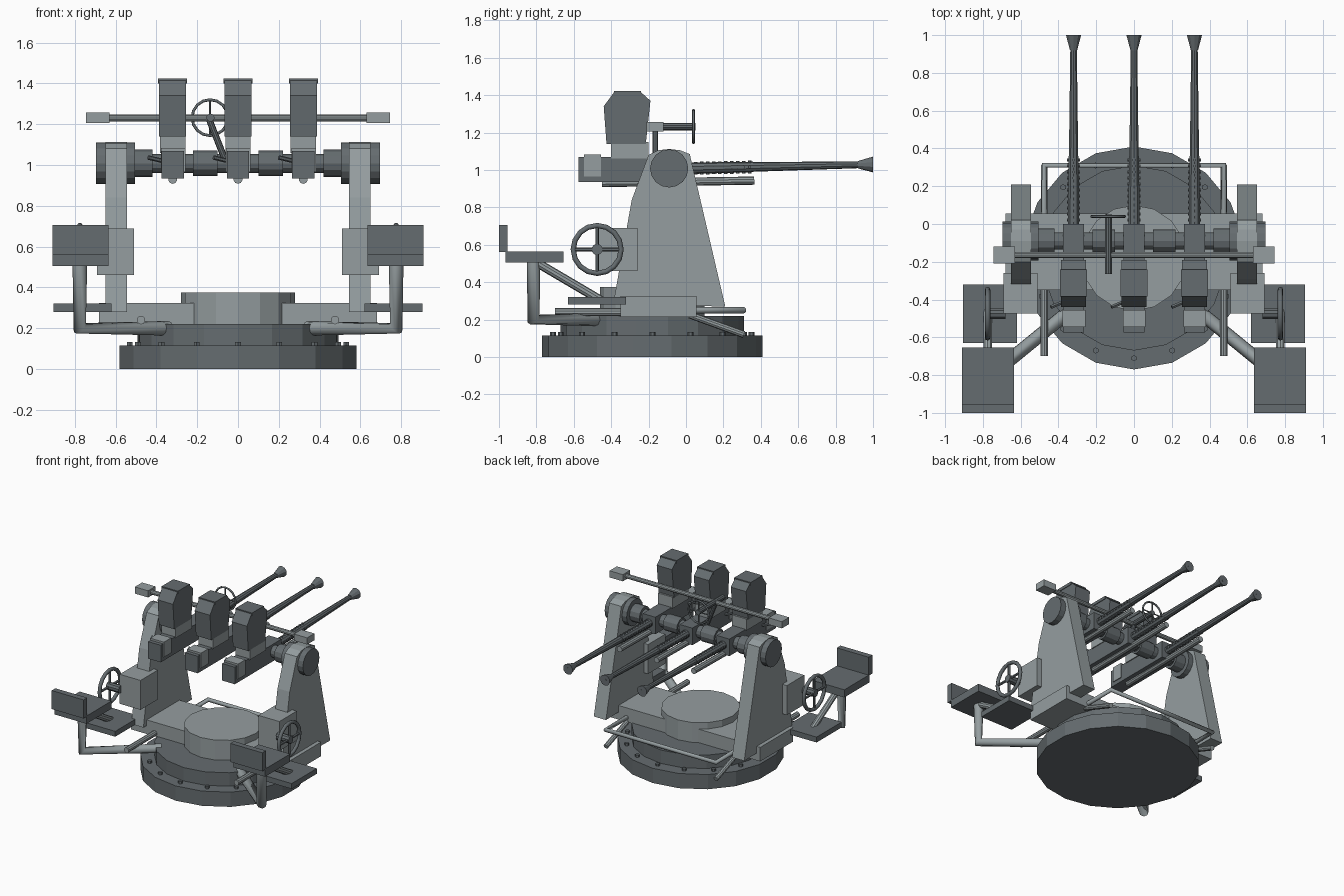
import bpy, bmesh, math
from mathutils import Vector

if "Cube" in bpy.data.objects:
    bpy.data.objects.remove(bpy.data.objects["Cube"])


def material(name, c):
    m = bpy.data.materials.new(name)
    m.diffuse_color = (*c, 1)
    m.use_nodes = True
    m.node_tree.nodes["Principled BSDF"].inputs["Base Color"].default_value = m.diffuse_color
    return m


DARK = material("dark_steel", (0.13, 0.15, 0.16))
LIGHT = material("light_steel", (0.30, 0.34, 0.35))


def finish(name, bm, mat):
    bmesh.ops.recalc_face_normals(bm, faces=bm.faces)
    me = bpy.data.meshes.new(name)
    bm.to_mesh(me)
    bm.free()
    me.materials.append(mat)
    ob = bpy.data.objects.new(name, me)
    bpy.context.collection.objects.link(ob)
    return ob


def box(name, x, y, z, mat=LIGHT):
    bm = bmesh.new()
    bmesh.ops.create_cube(bm, size=1)
    for v in bm.verts:
        v.co = [(a + b) / 2 + c * (b - a) for (a, b), c in zip((x, y, z), v.co)]
    return finish(name, bm, mat)


def rod(name, a, b, r, r2=None, n=10, mat=DARK):
    a, b = Vector(a), Vector(b)
    bm = bmesh.new()
    bmesh.ops.create_cone(bm, cap_ends=True, segments=n, radius1=r,
                          radius2=r if r2 is None else r2, depth=(b - a).length)
    q = (b - a).to_track_quat('Z', 'Y')
    for v in bm.verts:
        v.co = (a + b) / 2 + q @ v.co
    return finish(name, bm, mat)


def plate(name, profile, x0, x1, mat=LIGHT):
    # y/z outline extruded along x
    bm = bmesh.new()
    f = bm.faces.new([bm.verts.new((x0, y, z)) for y, z in profile])
    ext = bmesh.ops.extrude_face_region(bm, geom=[f])
    for v in ext["geom"]:
        if isinstance(v, bmesh.types.BMVert):
            v.co.x = x1
    return finish(name, bm, mat)


def pipe(name, pts, r, mat=LIGHT, cyclic=False):
    cu = bpy.data.curves.new(name, 'CURVE')
    cu.dimensions = '3D'
    cu.bevel_depth = r
    cu.bevel_resolution = 2
    cu.use_fill_caps = True
    sp = cu.splines.new('POLY')
    sp.points.add(len(pts) - 1)
    for p, c in zip(sp.points, pts):
        p.co = (*c, 1)
    sp.use_cyclic_u = cyclic
    cu.materials.append(mat)
    ob = bpy.data.objects.new(name, cu)
    bpy.context.collection.objects.link(ob)
    return ob


def wheel(name, c, r, axis, t):
    # rim and four spokes in the plane perpendicular to axis
    c = Vector(c)
    u = Vector((0, 1, 0)) if axis == 'X' else Vector((1, 0, 0))
    w = Vector((0, 0, 1))
    pipe(name + "_rim", [c + (u * math.cos(k * math.pi / 8) + w * math.sin(k * math.pi / 8)) * (r - t)
                         for k in range(16)], t, DARK, True)
    for d in (u, w):
        rod(name + "_spoke", c - d * (r - t), c + d * (r - t), t * 0.7, n=6)


# Base rings, bolts and turntable
CY = -0.18
rod("base_ring", (0, CY, 0), (0, CY, 0.115), 0.59, n=18)
rod("upper_ring", (0, CY, 0.115), (0, CY, 0.22), 0.49, n=18)
for k in range(16):
    a = k * math.pi / 8
    x, y = 0.53 * math.sin(a), CY + 0.53 * math.cos(a)
    rod("ring_bolt", (x, y, 0.11), (x, y, 0.133), 0.016, n=6)
rod("turntable_drum", (0, CY, 0.21), (0, CY, 0.375), 0.28, n=16, mat=LIGHT)
box("turntable_slab", (-0.68, 0.68), (-0.35, 0.055), (0.215, 0.325))

# Front guard rail
pipe("front_rail", [(-0.475, 0, 0.25), (-0.475, 0.31, 0.25), (0.475, 0.31, 0.25), (0.475, 0, 0.25)], 0.017)

for s in (-1, 1):
    def X(a, b):
        return tuple(sorted((s * a, s * b)))
    # Side frames and trunnions
    plate("side_frame", [(-0.39, 0.28), (-0.29, 0.84), (-0.2, 1.08), (-0.15, 1.105), (-0.09, 1.112),
                         (-0.03, 1.105), (0.02, 1.085), (0.21, 0.27)], s * 0.545, s * 0.65)
    rod("trunnion", (s * 0.505, -0.09, 1.008), (s * 0.695, -0.09, 1.008), 0.102, n=16)
    rod("trunnion_collar", (s * 0.42, -0.09, 1.008), (s * 0.51, -0.09, 1.008), 0.067, n=12)
    rod("shaft_sleeve", (s * 0.1, -0.09, 1.008), (s * 0.22, -0.09, 1.008), 0.062, n=12)
    # Gearbox and hand wheel
    box("gearbox", X(0.51, 0.69), (-0.475, -0.26), (0.46, 0.69))
    rod("wheel_axle", (s * 0.68, -0.475, 0.575), (s * 0.79, -0.475, 0.575), 0.03)
    wheel("hand_wheel", (s * 0.775, -0.475, 0.575), 0.142, 'X', 0.014)
    # Seat, foot plate and supports
    box("seat_pan", X(0.635, 0.91), (-0.965, -0.655), (0.505, 0.565), DARK)
    box("seat_back", X(0.635, 0.91), (-1.0, -0.955), (0.56, 0.705), DARK)
    box("foot_plate", X(0.62, 0.905), (-0.63, -0.32), (0.28, 0.322), DARK)
    pipe("seat_post", [(s * 0.775, -0.815, 0.515), (s * 0.775, -0.815, 0.2), (s * 0.34, -0.46, 0.2)], 0.036)
    rod("seat_brace", (s * 0.775, -0.79, 0.5), (s * 0.775, -0.45, 0.3), 0.024, mat=LIGHT)
    # Long side tubes and lower braces
    rod("side_tube", (s * 0.475, -0.7, 0.24), (s * 0.475, 0, 0.24), 0.021, mat=LIGHT)
    rod("lower_brace", (s * 0.475, 0.02, 0.225), (s * 0.475, 0.31, 0.12), 0.019, mat=LIGHT)
    # Sight bar end blocks
    box("bar_end_block", X(0.63, 0.745), (-0.21, -0.12), (1.205, 1.257))

# Elevating shaft
rod("elevating_shaft", (-0.53, -0.09, 1.008), (0.53, -0.09, 1.008), 0.046, n=12)

# Three guns
for gx in (-0.32, 0, 0.32):
    box("receiver", (gx - 0.055, gx + 0.055), (-0.575, 0.0), (0.935, 1.068), DARK)
    box("rear_block", (gx - 0.058, gx + 0.062), (-0.545, -0.455), (0.965, 1.083))
    box("magazine_neck", (gx - 0.062, gx + 0.062), (-0.40, -0.2), (1.06, 1.15))
    plate("magazine", [(-0.425, 1.14), (-0.44, 1.34), (-0.385, 1.415), (-0.24, 1.415),
                       (-0.19, 1.37), (-0.215, 1.14)], gx - 0.066, gx + 0.066, DARK)
    box("magazine_cap", (gx - 0.071, gx + 0.071), (-0.385, -0.24), (1.40, 1.423), DARK)
    rod("cocking_handle", (gx - 0.05, -0.41, 1.02), (gx - 0.12, -0.44, 1.037), 0.011, n=6)
    rod("gas_tube", (gx, -0.45, 0.93), (gx, 0.365, 0.943), 0.022, mat=LIGHT)
    rod("barrel_jacket", (gx, -0.02, 1.008), (gx, 0.36, 1.016), 0.031, 0.028)
    for k in range(11):
        y = 0.02 + k * 0.032
        z = 1.008 + y * 0.022
        rod("jacket_stud", (gx - 0.035, y, z), (gx + 0.035, y, z), 0.009, n=6)
        rod("jacket_stud", (gx, y, z - 0.034), (gx, y, z + 0.034), 0.009, n=6)
    rod("barrel", (gx, 0.35, 1.016), (gx, 0.94, 1.028), 0.026, 0.018)
    rod("muzzle_flare", (gx, 0.92, 1.028), (gx, 1.0, 1.029), 0.02, 0.042)
    rod("muzzle_bore", (gx, 0.98, 1.029), (gx, 1.0005, 1.029), 0.012, n=8)

# Sight bar with ring sight
rod("sight_bar", (-0.64, -0.165, 1.23), (0.64, -0.165, 1.23), 0.017, mat=LIGHT)
rod("sight_arm", (-0.135, -0.265, 1.232), (-0.135, 0.05, 1.232), 0.02)
rod("sight_strut", (-0.14, -0.165, 1.22), (-0.065, -0.165, 1.03), 0.016)
wheel("ring_sight", (-0.137, 0.04, 1.232), 0.095, 'Y', 0.007)
